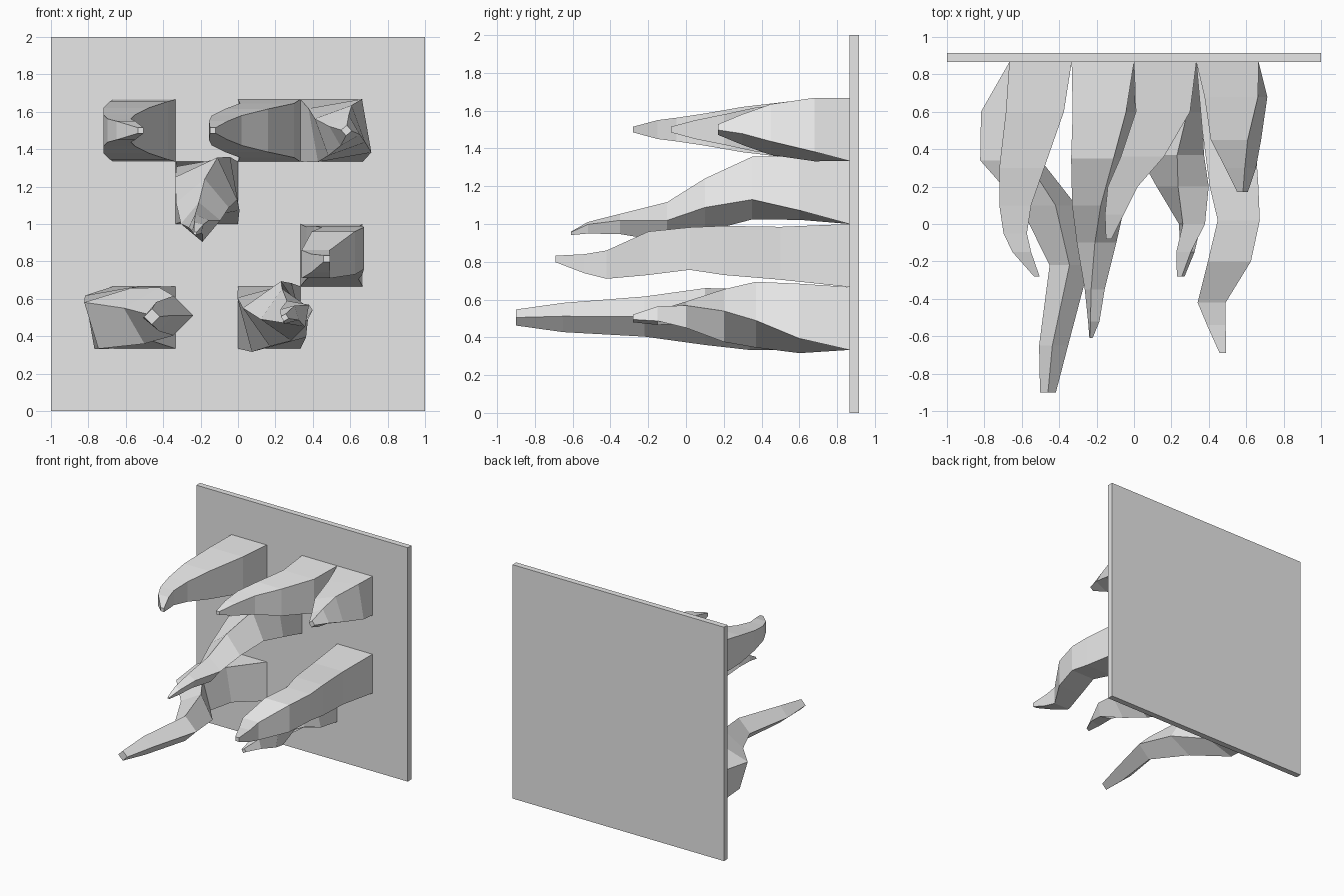
import bpy
import bmesh
from math import cos, sin, radians

# Remove the default cube only
default_cube = bpy.data.objects.get("Cube")
if default_cube:
    bpy.data.objects.remove(default_cube, do_unlink=True)

WALL_FRONT = 0.865
WALL_BACK = 0.915
CELL = 1 / 3

# Single stone grey
grey = bpy.data.materials.new("plain_grey")
grey.use_nodes = True
grey.diffuse_color = (0.8, 0.8, 0.8, 1)
grey.node_tree.nodes["Principled BSDF"].inputs["Base Color"].default_value = grey.diffuse_color


def add_object(name, bm):
    """Turn a finished bmesh into a flat shaded grey object."""
    bmesh.ops.recalc_face_normals(bm, faces=bm.faces)
    mesh = bpy.data.meshes.new(name)
    bm.to_mesh(mesh)
    bm.free()
    mesh.materials.append(grey)
    obj = bpy.data.objects.new(name, mesh)
    bpy.context.collection.objects.link(obj)
    return obj


def square_ring(bm, y, x, z, size, twist):
    """Square cross-section facing the front, twisted about the y axis."""
    c, s = cos(radians(twist)), sin(radians(twist))
    half = size / 2
    corners = [(-half, -half), (half, -half), (half, half), (-half, half)]
    return [bm.verts.new((x + u * c - v * s, y, z + u * s + v * c))
            for u, v in corners]


def tentacle(name, column, row, sections):
    """Loft square sections outwards from one grid cell of the wall panel."""
    bm = bmesh.new()
    base = (WALL_FRONT, (column + 0.5) * CELL - 1, (row + 0.5) * CELL, CELL, 0)
    rings = [square_ring(bm, *section) for section in [base] + sections]
    for ring, following in zip(rings, rings[1:]):
        for i in range(len(ring)):
            j = (i + 1) % len(ring)
            bm.faces.new((ring[i], ring[j], following[j], following[i]))
    bm.faces.new(rings[0])
    bm.faces.new(rings[-1])
    return add_object(name, bm)


# Upright wall panel
panel = bmesh.new()
bmesh.ops.create_cube(panel, size=2)
for vert in panel.verts:
    vert.co.y = WALL_BACK if vert.co.y > 0 else WALL_FRONT
    vert.co.z += 1
add_object("wall_panel", panel)

# Tentacles: each section is (y, x, z, size, twist in degrees)
tentacle("upper_right_tentacle", 1, 4, [
    (.6, -.53, 1.5, .31, 0),
    (.3, -.6, 1.5, .24, 0),
    (.1, -.635, 1.5, .17, 0),
    (-.05, -.635, 1.5, .125, 0),
    (-.15, -.6, 1.5, .1, 0),
    (-.28, -.52, 1.5, .03, 0),
])

tentacle("upper_middle_tentacle", 3, 4, [
    (.6, .155, 1.5, .29, 0),
    (.36, .045, 1.5, .23, 0),
    (.2, -.06, 1.5, .16, 0),
    (.05, -.105, 1.5, .1, 0),
    (-.08, -.135, 1.5, .03, 0),
])

tentacle("upper_left_tentacle", 4, 4, [
    (.68, .545, 1.5, .29, 10),
    (.45, .545, 1.5, .21, 20),
    (.3, .57, 1.5, .12, 30),
    (.17, .58, 1.5, .04, 40),
])

tentacle("centre_tentacle", 2, 3, [
    (.6, -.16, 1.19, .29, 10),
    (.35, -.17, 1.19, .25, 25),
    (.1, -.19, 1.1, .2, 40),
    (-.1, -.2, 1.01, .15, 50),
    (-.35, -.21, 1, .08, 65),
    (-.52, -.215, .98, .05, 75),
    (-.61, -.23, .95, .015, 80),
])

tentacle("middle_left_tentacle", 4, 2, [
    (.5, .505, .845, .28, 0),
    (.2, .535, .86, .26, 0),
    (.02, .56, .87, .225, 0),
    (-.2, .51, .845, .23, 0),
    (-.42, .415, .785, .15, 0),
    (-.54, .44, .79, .1, 0),
    (-.69, .475, .815, .035, 0),
])

tentacle("lower_right_tentacle", 1, 1, [
    (.6, -.65, .5, .29, 10),
    (.34, -.66, .495, .26, 17),
    (.1, -.46, .51, .22, 30),
    (-.22, -.345, .51, .15, 45),
    (-.65, -.43, .505, .11, 50),
    (-.9, -.46, .505, .06, 45),
])

tentacle("lower_middle_tentacle", 3, 1, [
    (.6, .18, .5, .3, 15),
    (.37, .2, .52, .25, 35),
    (.2, .26, .515, .2, 55),
    (0, .31, .52, .12, 80),
    (-.15, .275, .515, .08, 105),
    (-.28, .25, .5, .03, 120),
])
